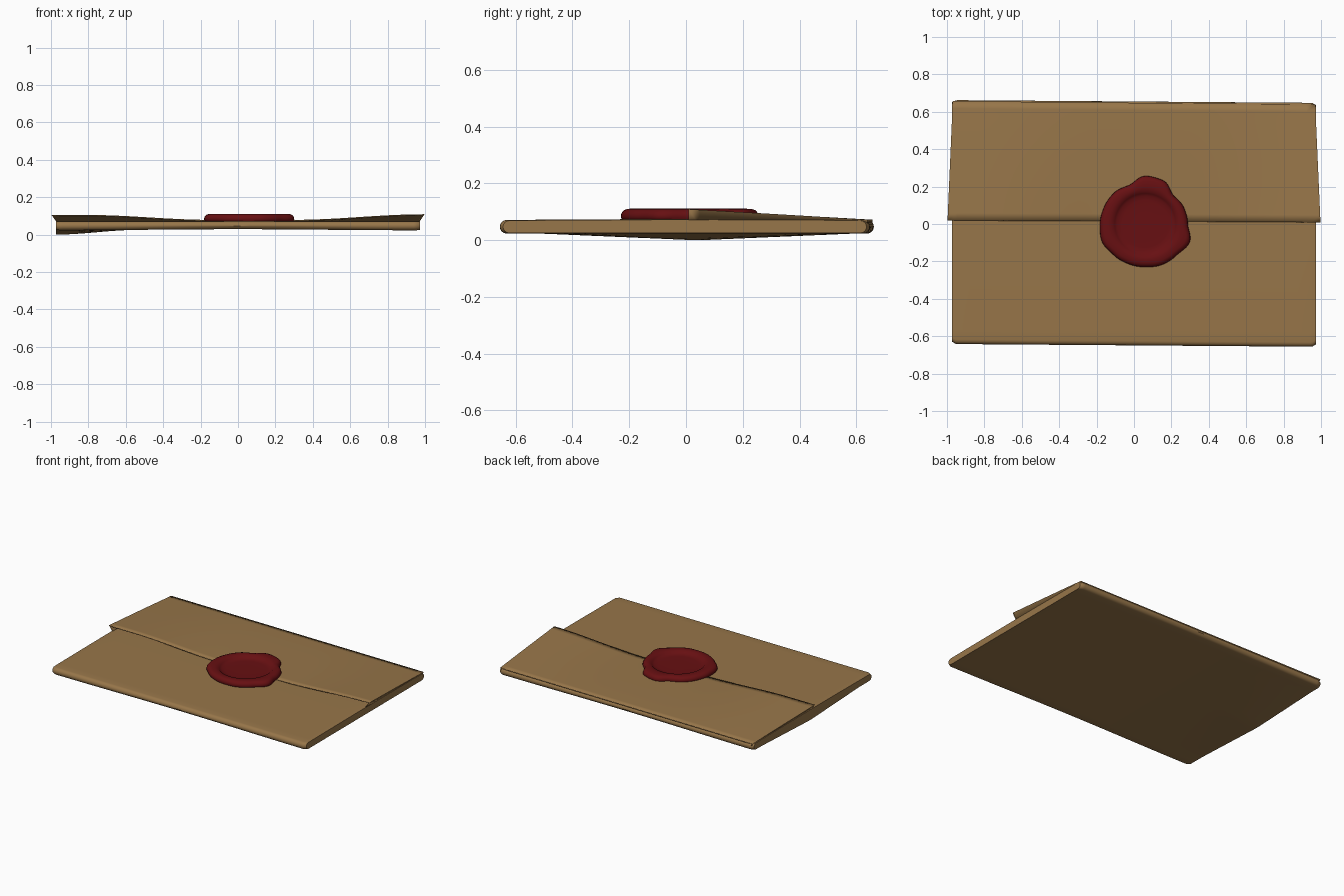
import bpy, bmesh, math

if "Cube" in bpy.data.objects:
    bpy.data.objects.remove(bpy.data.objects["Cube"])


def material(name, rgb):
    m = bpy.data.materials.new(name)
    m.diffuse_color = (*rgb, 1)
    m.use_nodes = True
    m.node_tree.nodes["Principled BSDF"].inputs["Base Color"].default_value = m.diffuse_color
    return m


paper = material("brown paper", (0.31, 0.18, 0.067))
wax = material("dark red wax", (0.135, 0.005, 0.006))


def finish(name, bm, mat, angle=40):
    bmesh.ops.recalc_face_normals(bm, faces=bm.faces)
    me = bpy.data.meshes.new(name)
    bm.to_mesh(me)
    bm.free()
    ob = bpy.data.objects.new(name, me)
    bpy.context.collection.objects.link(ob)
    me.materials.append(mat)
    bpy.context.view_layer.objects.active = ob
    ob.select_set(True)
    bpy.ops.object.shade_smooth_by_angle(angle=math.radians(angle))
    ob.select_set(False)
    return ob


def bridge(bm, a, b, closed=True):
    n = len(a)
    for i in range(n if closed else n - 1):
        j = (i + 1) % n
        bm.faces.new((a[i], a[j], b[j], b[i]))


def ramp(v, lo, hi):
    t = max(0, min(1, (v - lo) / (hi - lo)))
    return t * t * (3 - 2 * t)


# folded letter body: rounded strip section swept along x
def body_section():
    pts = []
    for i in range(9):                      # front fold
        a = math.radians(-90 - 180 * i / 8)
        pts.append((-0.628 + 0.024 * math.cos(a), 0.048 + 0.024 * math.sin(a)))
    pts += [(-0.628 + 1.256 * i / 24, 0.072 + 0.003 * math.sin(math.pi * i / 24)) for i in range(1, 24)]
    for i in range(9):                      # back fold
        a = math.radians(90 - 180 * i / 8)
        pts.append((0.628 + 0.024 * math.cos(a), 0.048 + 0.024 * math.sin(a)))
    pts += [(0.628 - 1.256 * i / 24, 0.024) for i in range(1, 24)]
    return pts


bm = bmesh.new()
section = body_section()
xs = [-0.974, -0.968, -0.955] + [-0.94 + 1.88 * i / 30 for i in range(31)] + [0.955, 0.966, 0.972]
rings = []
for x in xs:
    e = ramp(abs(x), 0.95, 0.974)
    ring = []
    for y, z in section:
        sag = 0.024 * ramp(-x, 0.55, 0.97) * max(0, 1 - abs(y - 0.03) / 0.55) if z < 0.045 else 0
        rise = 0.006 * (1 - ramp(abs(x), 0.0, 0.97)) if z < 0.045 else 0
        ring.append(bm.verts.new((x, y * (1 - 0.018 * e) - 0.0075 * x + 0.003,
                                  z + (0.048 - z) * 0.08 * e - sag + rise)))
    rings.append(ring)
for a, b in zip(rings, rings[1:]):
    bridge(bm, a, b)
bm.faces.new(rings[0])
bm.faces.new(rings[-1])
finish("folded_letter", bm, paper)


# closing flap: thin sheet with lifted corners and slanted side walls
bm = bmesh.new()
rows = []
for j in range(17):
    v = j / 16                              # 0 at the free edge, 1 at the fold
    half = 0.997 - 0.028 * v
    row = []
    us = [-1 + i / 20 for i in range(41)]
    for u in us:
        lift = (0.026 * ramp(-u, 0.15, 0.8) if u < 0 else 0.030 * ramp(u, 0.3, 1.0)) * (1 - v) ** 1.2
        x = u * half
        y = 0.014 - 0.005 * u + (0.634 - 0.004 * u) * v
        row.append((x, y, 0.080 - 0.007 * v ** 3 + lift))
    rise = 0.05
    row = [(-0.957, row[0][1], rise)] + row + [(0.957, row[-1][1], rise)]
    rows.append([bm.verts.new(p) for p in row])
for a, b in zip(rows, rows[1:]):
    bridge(bm, a, b, closed=False)
flap = finish("closing_flap", bm, paper)
thick = flap.modifiers.new("paper thickness", 'SOLIDIFY')
thick.thickness = 0.006
thick.offset = -1

# wax seal: irregular blob with a pressed round recess
radii = [.228, .225, .215, .252, .257, .225, .236, .238, .242, .25, .237, .232, .23, .236, .237, .257]


def blob(a):
    t = a / (2 * math.pi) * 16
    i, f = int(t), t - int(t)
    f = f * f * (3 - 2 * f)
    return radii[i % 16] * (1 - f) + radii[(i + 1) % 16] * f


bm = bmesh.new()
N = 96
# (blend from round recess to blob, scale, height)
levels = [(1, 0.97, 0.070), (1, 1.0, 0.082), (1, 0.99, 0.095), (1, 0.955, 0.106), (1, 0.90, 0.111),
          (0.4, 0.86, 0.112), (0, 0.172, 0.109), (0, 0.163, 0.101), (0, 0.150, 0.094), (0, 0.125, 0.092),
          (0, 0.06, 0.092)]
rings = []
for blend, s, z in levels:
    ring = []
    for k in range(N):
        a = 2 * math.pi * k / N
        if blend == 0:
            r = s
        else:
            r = s * (blend * blob(a) + (1 - blend) * 0.215)
        ring.append(bm.verts.new((0.06 + r * math.cos(a), r * math.sin(a), z)))
    rings.append(ring)
for a, b in zip(rings, rings[1:]):
    bridge(bm, a, b)
bm.faces.new(rings[0])
bm.faces.new(rings[-1])
finish("wax_seal", bm, wax, 60)

# rest the letter on the ground
low = min(v.co.z for o in bpy.data.objects for v in o.data.vertices)
for o in bpy.data.objects:
    o.location.z -= low
